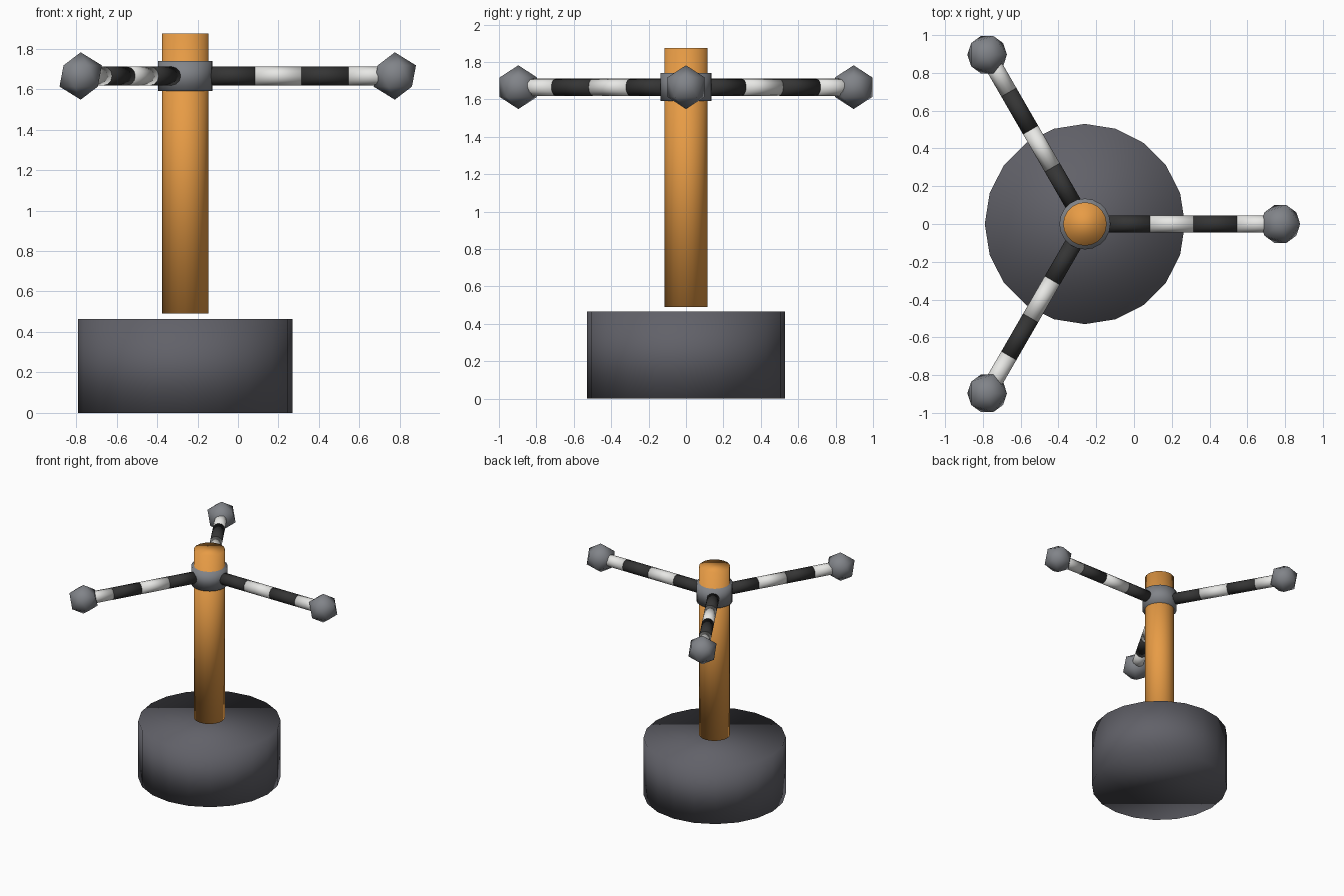
import bpy
from math import cos, sin, pi
from mathutils import Vector

if "Cube" in bpy.data.objects:
    bpy.data.objects.remove(bpy.data.objects["Cube"], do_unlink=True)


def material(name, rgb):
    m = bpy.data.materials.new(name)
    m.use_nodes = True
    color = (*rgb, 1)
    m.diffuse_color = color
    m.node_tree.nodes["Principled BSDF"].inputs["Base Color"].default_value = color
    return m


charcoal = material("charcoal", (0.12, 0.12, 0.14))
orange = material("orange", (0.80, 0.33, 0.06))
steel = material("steel grey", (0.22, 0.23, 0.25))
black = material("black", (0.035, 0.035, 0.035))
white = material("white", (0.80, 0.80, 0.78))

AXIS_X = -0.26   # the post stands off centre because one arm reaches far right
ARM_Z = 1.665


def finish(name, mat):
    obj = bpy.context.object
    obj.name = name
    obj.data.materials.append(mat)
    bpy.ops.object.shade_smooth()
    return obj


def rod(name, start, end, radius, sides, mat):
    start, end = Vector(start), Vector(end)
    axis = end - start
    bpy.ops.mesh.primitive_cylinder_add(
        vertices=sides, radius=radius, depth=axis.length, location=(start + end) / 2,
        rotation=axis.to_track_quat('Z', 'Y').to_euler())
    return finish(name, mat)


# Upright parts
rod("base", (AXIS_X, 0, 0), (AXIS_X, 0, 0.465), 0.53, 20, charcoal)
rod("post", (AXIS_X, 0, 0.49), (AXIS_X, 0, 1.875), 0.115, 20, orange)
rod("hub", (AXIS_X, 0, ARM_Z - 0.075), (AXIS_X, 0, ARM_Z + 0.075), 0.135, 20, steel)

# Three striped arms, each with a faceted ball at its tip
STRIPE = 0.23
for arm in range(3):
    angle = arm * 2 * pi / 3

    def point(r):
        return (AXIS_X + r * cos(angle), r * sin(angle), ARM_Z)

    for i in range(4):
        r = 0.115 + i * STRIPE
        rod(f"arm_{arm + 1}_stripe_{i + 1}", point(r), point(r + STRIPE), 0.046, 12,
            white if i % 2 else black)
    bpy.ops.mesh.primitive_ico_sphere_add(subdivisions=1, radius=0.117, location=point(1.035))
    finish(f"arm_{arm + 1}_ball", steel)
